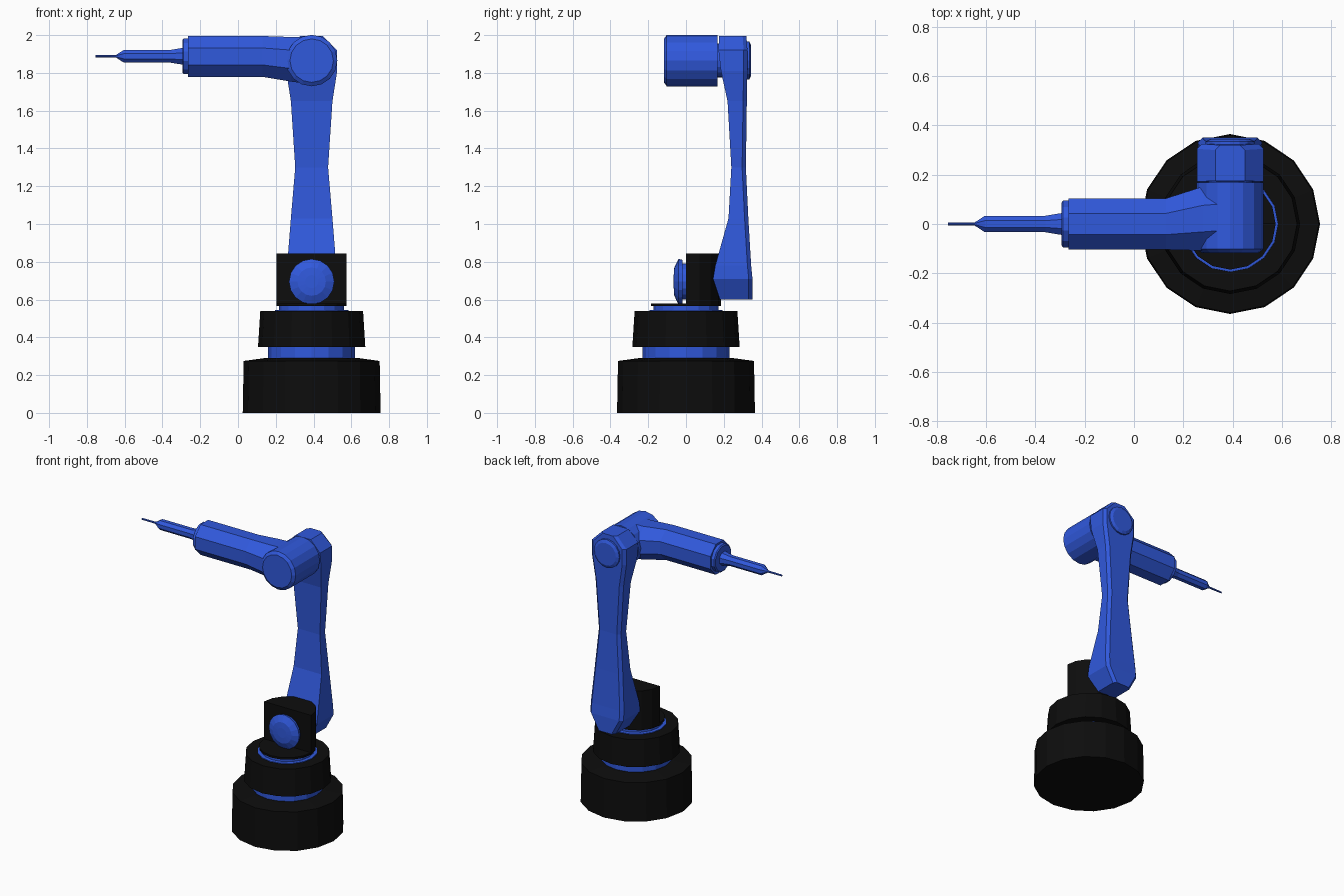
import bpy, bmesh, math
from mathutils import Vector

if "Cube" in bpy.data.objects:
    bpy.data.objects.remove(bpy.data.objects["Cube"])


def material(name, rgb):
    m = bpy.data.materials.new(name)
    m.diffuse_color = (*rgb, 1)
    m.use_nodes = True
    m.node_tree.nodes["Principled BSDF"].inputs["Base Color"].default_value = m.diffuse_color
    return m


BLUE = material("blue", (0.03, 0.1, 0.72))
BLACK = material("black", (0.004, 0.004, 0.004))
CX = 0.39      # column axis
ELBOW = 1.865  # elbow height


def loft(name, rings, mat):
    """Skin a list of equal-length point rings and cap both ends."""
    bm = bmesh.new()
    vs = [[bm.verts.new(p) for p in r] for r in rings]
    n = len(vs[0])
    for a, b in zip(vs, vs[1:]):
        for i in range(n):
            j = (i + 1) % n
            bm.faces.new((a[i], a[j], b[j], b[i]))
    bm.faces.new(vs[0][::-1])
    bm.faces.new(vs[-1])
    bmesh.ops.recalc_face_normals(bm, faces=bm.faces)
    me = bpy.data.meshes.new(name)
    bm.to_mesh(me)
    bm.free()
    me.materials.append(mat)
    ob = bpy.data.objects.new(name, me)
    bpy.context.collection.objects.link(ob)
    return ob


def turned(name, axis, centre, profile, mat, sides=16, turn=0.0):
    """Turn a (position, radius) profile around the x, y or z axis."""
    k = "xyz".index(axis)
    rings = []
    for t, r in profile:
        ring = []
        for i in range(sides):
            a = 2 * math.pi * (i + turn) / sides
            p = Vector(centre)
            p[k] = t
            p[(k + 1) % 3] += r * math.cos(a)
            p[(k + 2) % 3] += r * math.sin(a)
            ring.append(p)
        rings.append(ring)
    return loft(name, rings, mat)


# Stacked base
col = (CX, 0, 0)
turned("base_drum", "z", col, [(0, 0.365), (0.275, 0.36), (0.29, 0.25)], BLACK)
turned("lower_ring", "z", col, [(0.27, 0.23), (0.36, 0.23)], BLUE)
turned("turntable", "z", col, [(0.35, 0.284), (0.54, 0.272)], BLACK)
turned("upper_ring", "z", col, [(0.53, 0.196), (0.544, 0.194), (0.546, 0.172), (0.57, 0.172)], BLUE)
turned("shoulder_plate", "z", col, [(0.566, 0.185), (0.58, 0.185)], BLACK)

# Half-round shoulder block, flat towards the front
half = [(CX + 0.185 * math.cos(math.pi * i / 8), 0.185 * math.sin(math.pi * i / 8)) for i in range(9)]
loft("shoulder_block", [[(x, y, z) for x, y in half] for z in (0.575, 0.845)], BLACK)

# Shoulder cap on the front of the block
turned("shoulder_cap", "y", (CX, 0, 0.695),
       [(0.01, 0.095), (-0.018, 0.095), (-0.018, 0.115), (-0.04, 0.12), (-0.062, 0.075), (-0.065, 0.035)], BLUE)

# Upper arm: height, half width, front y, back y
stations = [(0.60, 0.07, 0.18, 0.352), (0.71, 0.13, 0.143, 0.352), (0.78, 0.13, 0.155, 0.345),
            (1.03, 0.11, 0.225, 0.33), (1.30, 0.087, 0.24, 0.317), (1.65, 0.11, 0.22, 0.322),
            (1.81, 0.135, 0.185, 0.325), (1.92, 0.135, 0.172, 0.325), (1.995, 0.06, 0.175, 0.32)]
rings = []
for z, w, f, b in stations:
    rings.append([(CX - w, f, z), (CX + w, f, z), (CX + w, b - 0.02, z),
                  (CX + w - 0.02, b, z), (CX - w + 0.02, b, z), (CX - w, b - 0.02, z)])
loft("upper_arm", rings, BLUE)
elbow = (CX, 0, ELBOW)
turned("elbow_boss", "y", elbow, [(0.315, 0.1), (0.335, 0.1), (0.345, 0.08)], BLUE)
turned("elbow_neck", "y", elbow, [(0.15, 0.09), (0.20, 0.09)], BLUE)

# Elbow housing
turned("elbow_housing", "y", elbow, [(-0.117, 0.115), (-0.102, 0.136), (0.168, 0.136)], BLUE)

# Forearm: octagonal tube flaring into the housing (x, y centre, z centre, y and z radius)
rings = []
for x, yc, zc, ry, rz in [(-0.265, 0, 1.887, 0.104, 0.108), (0.13, 0, 1.887, 0.104, 0.108),
                          (0.28, 0.022, 1.872, 0.13, 0.118), (0.39, 0.03, ELBOW, 0.13, 0.125)]:
    s = 1 / math.cos(math.pi / 8)
    rings.append([(x, yc + ry * s * math.cos(math.pi * (i + 0.5) / 4),
                   zc + rz * s * math.sin(math.pi * (i + 0.5) / 4)) for i in range(8)])
loft("forearm", rings, BLUE)

# Wrist collar, tool and needle tip
tool = (0, 0, 1.888)
turned("wrist_collar", "x", tool, [(-0.255, 0.098), (-0.288, 0.098), (-0.294, 0.09)], BLUE, 12, 0.5)
turned("tool", "x", tool, [(-0.28, 0.05), (-0.31, 0.045), (-0.36, 0.036), (-0.605, 0.036), (-0.645, 0.008)],
       BLUE, 8, 0.5)
turned("tool_tip", "x", tool, [(-0.64, 0.007), (-0.755, 0.006)], BLUE, 8, 0.5)
